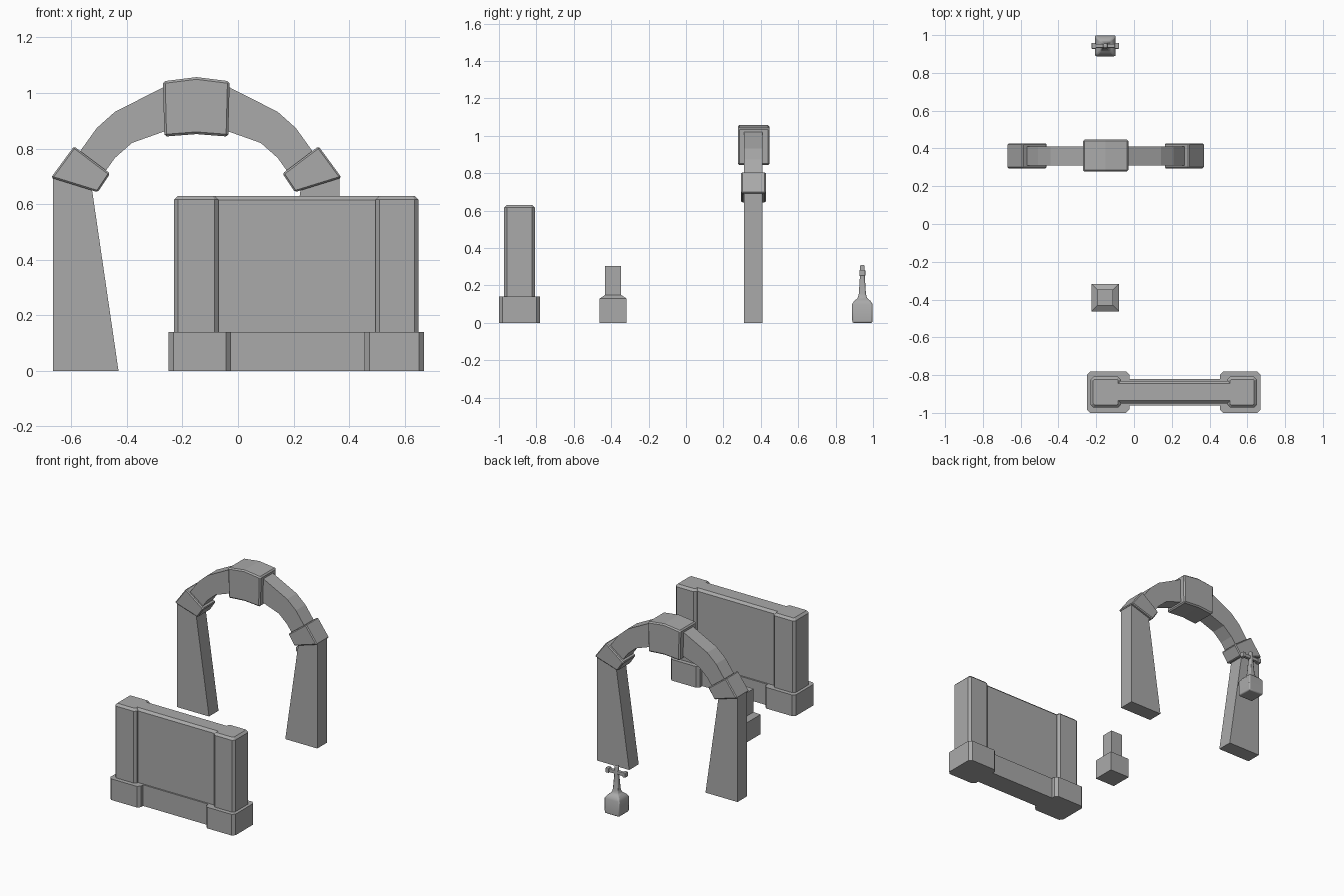
import bpy, bmesh, math
from mathutils import Matrix

if "Cube" in bpy.data.objects:
    bpy.data.objects.remove(bpy.data.objects["Cube"], do_unlink=True)

stone = bpy.data.materials.new("grey_stone")
stone.use_nodes = True
GREY = (0.4, 0.4, 0.4, 1)
stone.diffuse_color = GREY
stone.node_tree.nodes["Principled BSDF"].inputs["Base Color"].default_value = GREY


def finish(name, bm, smooth=None):
    bmesh.ops.recalc_face_normals(bm, faces=bm.faces)
    mesh = bpy.data.meshes.new(name)
    bm.to_mesh(mesh)
    bm.free()
    mesh.materials.append(stone)
    ob = bpy.data.objects.new(name, mesh)
    bpy.context.collection.objects.link(ob)
    if smooth:
        bpy.ops.object.select_all(action="DESELECT")
        ob.select_set(True)
        bpy.context.view_layer.objects.active = ob
        bpy.ops.object.shade_smooth_by_angle(angle=math.radians(smooth))
    return ob


def bevel(ob, width, segments=1):
    mod = ob.modifiers.new("chamfer", "BEVEL")
    mod.width, mod.segments = width, segments
    mod.limit_method = "ANGLE"
    mod.angle_limit = math.radians(35)


def chamfer(bm, width, test):
    edges = [e for e in bm.edges if test(e)]
    bmesh.ops.bevel(bm, geom=edges, offset=width, segments=1, affect="EDGES")


def box(name, x, y, z, upright=0, top=0):
    """Box from ranges, with chamfers on its upright and top edges."""
    bm = bmesh.new()
    bmesh.ops.create_cube(bm, size=1)
    for v in bm.verts:
        for i, r in enumerate((x, y, z)):
            v.co[i] = r[0] if v.co[i] < 0 else r[1]
    if upright:
        chamfer(bm, upright, lambda e: abs(e.verts[0].co.z - e.verts[1].co.z) > 0.01)
    if top:
        chamfer(bm, top, lambda e: all(v.co.z > z[1] - 0.001 for v in e.verts))
    return finish(name, bm)


def slab(name, profile, y0, y1, mirror=False):
    """Front outline pulled along y; optionally mirrored about the arch axis."""
    bm = bmesh.new()
    sign = -1 if mirror else 1
    face = bm.faces.new([bm.verts.new((AXIS + sign * (x - AXIS), y0, z)) for x, z in profile])
    ext = bmesh.ops.extrude_face_region(bm, geom=[face])["geom"]
    for v in ext:
        if isinstance(v, bmesh.types.BMVert):
            v.co.y = y1
    return finish(name, bm)


def square_loft(name, cx, cy, levels, smooth=None):
    """Stack of square sections given as (half width, height)."""
    bm = bmesh.new()
    rings = [[bm.verts.new((cx + sx * h, cy + sy * h, z))
              for sx, sy in ((-1, -1), (1, -1), (1, 1), (-1, 1))] for h, z in levels]
    bm.faces.new(rings[0])
    bm.faces.new(rings[-1])
    for a, b in zip(rings, rings[1:]):
        for i in range(4):
            j = (i + 1) % 4
            bm.faces.new((a[i], a[j], b[j], b[i]))
    return finish(name, bm, smooth)


# Wall: two end piers on plinths joined by a recessed panel
PLINTH, TOP = 0.14, 0.63
for side, px, sx in (("right", (-0.25, -0.025), (-0.23, -0.07)),
                     ("left", (0.455, 0.67), (0.495, 0.65))):
    box(side + "_plinth", px, (-1, -0.78), (0, PLINTH), upright=0.018)
    box(side + "_pier", sx, (-0.972, -0.808), (PLINTH, TOP), upright=0.015, top=0.014)
box("wall_base", (-0.1, 0.53), (-0.96, -0.82), (0, PLINTH))
box("wall_panel", (-0.1, 0.53), (-0.95, -0.83), (PLINTH, TOP), top=0.015)

# Arch: tapered legs, impost blocks, curved ring and keystone
AXIS = -0.15
LEG = [(-0.665, 0), (-0.43, 0), (-0.525, 0.65), (-0.56, 0.72), (-0.665, 0.70)]
IMPOST = [(-0.673, 0.695), (-0.505, 0.643), (-0.46, 0.71), (-0.59, 0.808)]
RING = [(-0.59, 0.76), (-0.508, 0.874), (-0.443, 0.932), (-0.25, 1.03),
        (-0.25, 0.867), (-0.382, 0.82), (-0.443, 0.766), (-0.49, 0.70)]
KEY = [(-0.265, 0.843), (-0.15, 0.852), (-0.035, 0.843),
       (-0.03, 1.042), (-0.15, 1.057), (-0.27, 1.042)]
for side, mirror in (("right", False), ("left", True)):
    slab(side + "_arch_leg", LEG, 0.31, 0.41, mirror)
    bevel(slab(side + "_impost", IMPOST, 0.295, 0.427, mirror), 0.006)
    slab(side + "_arch_ring", RING, 0.31, 0.41, mirror)
bevel(slab("keystone", KEY, 0.277, 0.447), 0.008)

# Short square post on a chamfered foot
square_loft("stone_post", -0.152, -0.39,
            [(0.072, 0), (0.072, 0.13), (0.042, 0.15), (0.042, 0.305)])

# Small marker: rounded block, tapering neck and a crossbar
MX, MY = -0.152, 0.943
marker = square_loft("marker_body", MX, MY,
                     [(0.054, 0), (0.055, 0.10), (0.043, 0.118), (0.025, 0.132),
                      (0.019, 0.155), (0.013, 0.25), (0.012, 0.31)], smooth=50)
bevel(marker, 0.007, 2)
bar = box("marker_crossbar", (MX - 0.06, MX + 0.06), (MY - 0.011, MY + 0.011), (0.255, 0.278))
bevel(bar, 0.004, 2)
for s, side in ((-1, "right"), (1, "left")):
    cx = MX + s * 0.061
    end = box(side + "_crossbar_end", (cx - 0.012, cx + 0.012),
              (MY - 0.016, MY + 0.016), (0.25, 0.283))
    bevel(end, 0.005, 2)
